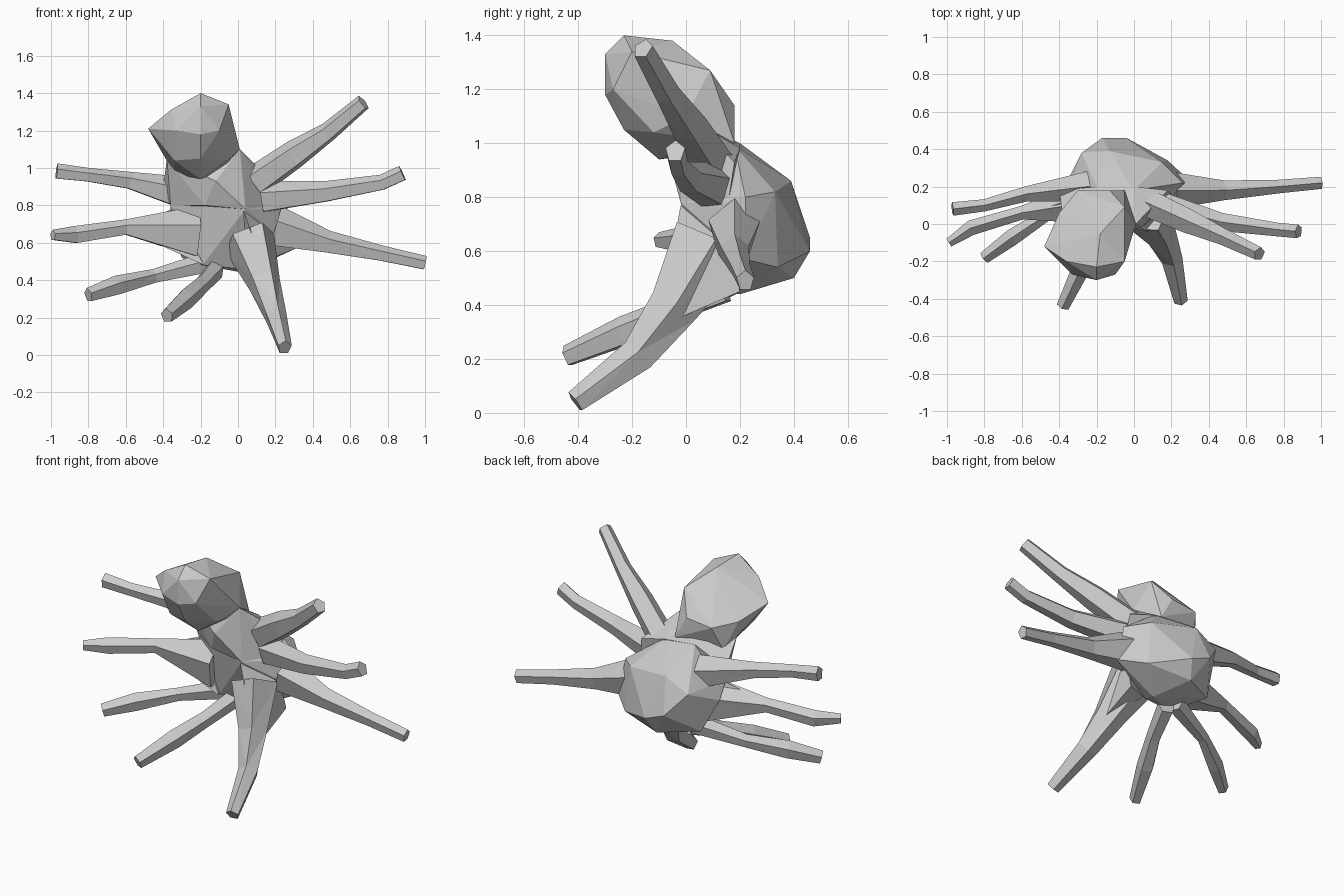
import bpy
import bmesh
import math
from mathutils import Vector

default_cube = bpy.data.objects.get("Cube")
if default_cube:
    bpy.data.objects.remove(default_cube, do_unlink=True)

# One plain grey for the whole creature
grey = bpy.data.materials.new("plain grey")
grey.use_nodes = True
colour = (0.6, 0.6, 0.6, 1)
grey.diffuse_color = colour
grey.node_tree.nodes["Principled BSDF"].inputs["Base Color"].default_value = colour


def finish(name, bm):
    """Turn a bmesh into a flat shaded grey object."""
    bmesh.ops.recalc_face_normals(bm, faces=bm.faces[:])
    mesh = bpy.data.meshes.new(name)
    bm.to_mesh(mesh)
    bm.free()
    mesh.materials.append(grey)
    part = bpy.data.objects.new(name, mesh)
    bpy.context.collection.objects.link(part)
    return part


def faceted_hull(name, points):
    """Wrap a handful of corner points in a faceted convex skin."""
    bm = bmesh.new()
    for point in points:
        bm.verts.new(point)
    hull = bmesh.ops.convex_hull(bm, input=bm.verts[:])
    inside = [v for v in hull["geom_interior"] if isinstance(v, bmesh.types.BMVert)]
    bmesh.ops.delete(bm, geom=inside, context="VERTS")
    return finish(name, bm)


def limb(name, stations, sides=5):
    """Sweep a low sided ring along stations of (x, y, z, radius)."""
    bm = bmesh.new()
    centres = [Vector(station[:3]) for station in stations]
    rings = []
    for i, station in enumerate(stations):
        before = centres[max(i - 1, 0)]
        after = centres[min(i + 1, len(centres) - 1)]
        along = (after - before).normalized()
        across = along.cross(Vector((0, 0, 1))).normalized()
        upward = across.cross(along)
        ring = []
        for k in range(sides):
            angle = math.tau * k / sides + math.pi / 2
            offset = across * math.cos(angle) * 0.85 + upward * math.sin(angle)
            ring.append(bm.verts.new(centres[i] + offset * station[3]))
        rings.append(ring)
    for lower, upper in zip(rings, rings[1:]):
        for k in range(sides):
            n = (k + 1) % sides
            bm.faces.new((lower[k], lower[n], upper[n], upper[k]))
    bm.faces.new(rings[0][::-1])
    bm.faces.new(rings[-1])
    bmesh.ops.triangulate(bm, faces=bm.faces[:])
    return finish(name, bm)


# Leaning faceted head
faceted_hull("head", [
    (-.2, -.23, 1.4), (-.18, -.05, 1.38), (-.05, -.2, 1.34), (-.36, -.2, 1.31),
    (-.48, -.12, 1.21), (-.33, -.27, 1.2), (-.2, -.3, 1.33), (-.2, -.3, 1.18),
    (-.1, -.27, 1.2), (-.34, -.18, 1.04), (-.2, -.23, 1.05), (-.2, -.1, .94),
    (-.06, -.12, 1.04), (.01, 0, 1.1), (-.05, .09, 1.27), (-.4, .06, 1.14),
    (-.13, .18, 1.14), (-.3, .18, 1.12), (-.34, .12, .97), (-.05, .18, 1)])

# Neck and chest bridging the head and the body
faceted_hull("neck", [
    (-.38, .04, 1.05), (.01, 0, 1.1), (.06, .08, .95), (.04, -.02, .78),
    (-.12, -.06, .93), (-.18, 0, .8), (-.36, .12, .8), (.18, .18, .93),
    (-.2, .2, 1), (0, .2, .98), (.2, .16, .8), (-.4, .18, .9)])

# Rounded faceted body
faceted_hull("body", [
    (.04, -.02, .78), (-.18, .02, .8), (-.36, .12, .8), (-.37, .2, .7),
    (-.19, .09, .48), (.03, .13, .46), (.2, .14, .78), (.31, .22, .57),
    (.26, .22, .8), (-.17, .46, .65), (-.04, .46, .6), (-.08, .4, .5),
    (.18, .34, .54), (.15, .33, .82), (-.28, .38, .78), (-.3, .28, .52),
    (-.13, .39, .86), (0, .18, .99), (-.2, .2, 1), (.03, .2, .44)])

# Eight bent limbs, thick at the body and blunt at the ends
limbs = {
    "left_upper_limb": [(.1, .1, .93, .09), (.3, .01, 1.07, .08),
                        (.48, -.07, 1.19, .055), (.67, -.16, 1.35, .045)],
    "left_high_limb": [(.14, .1, .84, .09), (.47, .01, .87, .06),
                       (.77, -.03, .92, .045), (.88, -.04, .97, .045)],
    "left_middle_limb": [(.2, .18, .68, .12), (.48, .18, .6, .065),
                         (.77, .2, .54, .045), (1, .22, .49, .04)],
    "left_lower_limb": [(.06, .08, .62, .16), (.14, -.05, .39, .1),
                        (.2, -.18, .21, .07), (.25, -.41, .04, .045)],
    "right_upper_limb": [(-.25, .2, .85, .1), (-.58, .16, .93, .05),
                         (-.8, .1, .96, .04), (-.97, .08, .98, .045)],
    "right_high_limb": [(-.22, .12, .65, .15), (-.6, .06, .68, .045),
                        (-.87, -.02, .64, .05), (-.99, -.1, .64, .03)],
    "right_middle_limb": [(-.17, .16, .49, .06), (-.45, .06, .42, .04),
                          (-.65, -.07, .37, .055), (-.8, -.18, .32, .04)],
    "right_lower_limb": [(-.12, .14, .46, .06), (-.19, -.05, .38, .05),
                         (-.28, -.23, .3, .06), (-.38, -.44, .21, .042)],
}
for name, stations in limbs.items():
    limb(name, stations)

# Thin webs where the broadest limbs spread into the body
faceted_hull("right_web", [
    (-.35, .12, .78), (-.18, .07, .48), (-.25, .2, .6), (-.62, .05, .68)])
faceted_hull("left_web", [
    (.03, -.02, .77), (.19, .2, .45), (.05, .14, .46), (.19, -.1, .32), (.18, .14, .7)])
